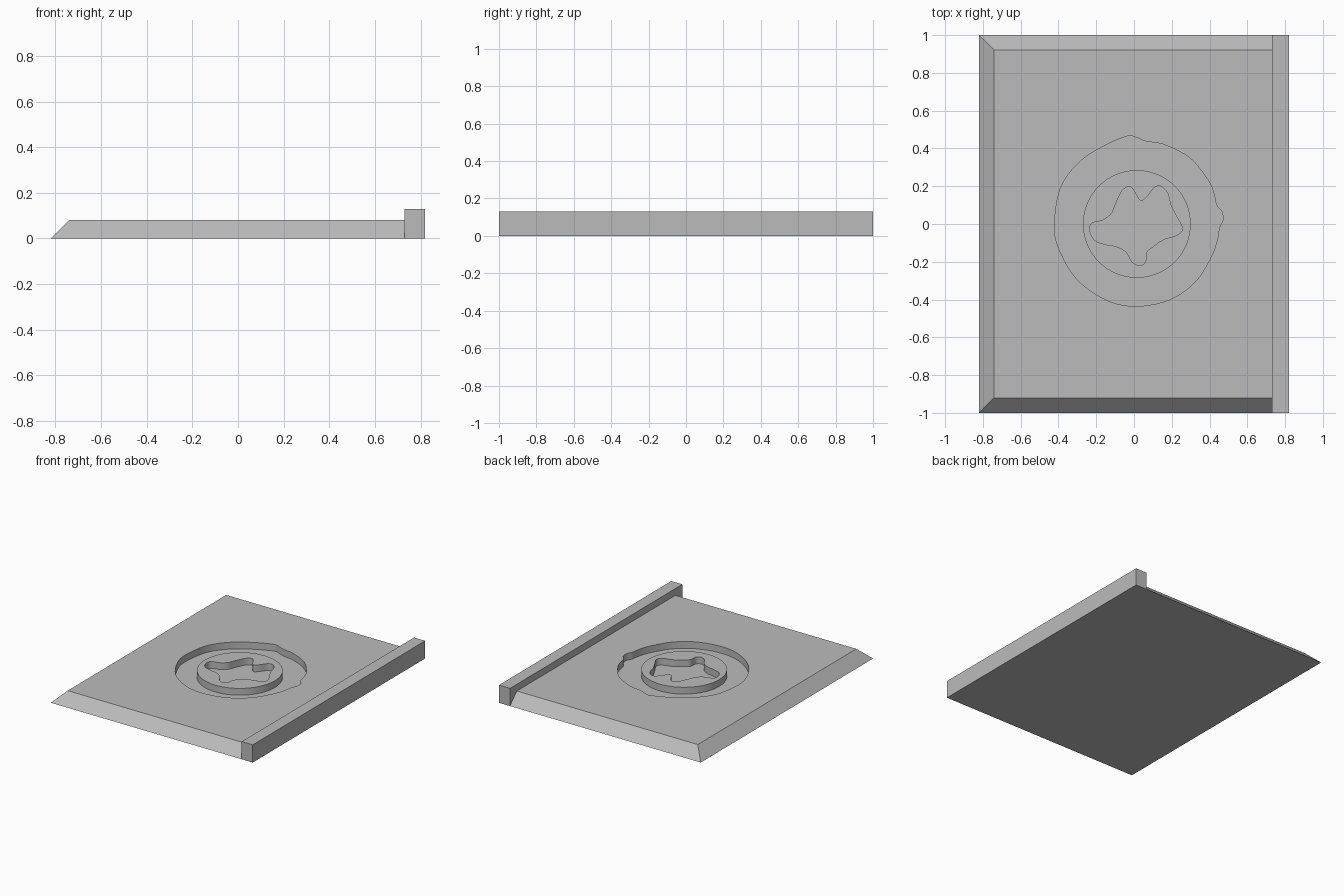
import bpy
import bmesh
import math
from mathutils import Vector

cube = bpy.data.objects.get("Cube")
if cube:
    bpy.data.objects.remove(cube, do_unlink=True)

TOP, FLOOR = 0.08, 0.03

grey = bpy.data.materials.new("plain grey")
grey.use_nodes = True
colour = (0.5, 0.5, 0.5, 1)
grey.diffuse_color = colour
grey.node_tree.nodes["Principled BSDF"].inputs["Base Color"].default_value = colour


def prism(name, base, top, z0, z1):
    """Solid between two outlines with equal point counts."""
    bm = bmesh.new()
    low = [bm.verts.new((x, y, z0)) for x, y in base]
    high = [bm.verts.new((x, y, z1)) for x, y in top]
    bm.faces.new(low[::-1])
    bm.faces.new(high)
    for i in range(len(low)):
        j = (i + 1) % len(low)
        bm.faces.new((low[i], low[j], high[j], high[i]))
    bmesh.ops.recalc_face_normals(bm, faces=bm.faces)
    mesh = bpy.data.meshes.new(name)
    bm.to_mesh(mesh)
    bm.free()
    mesh.materials.append(grey)
    obj = bpy.data.objects.new(name, mesh)
    bpy.context.collection.objects.link(obj)
    return obj


def rounded(points, steps=5):
    """Smooth closed outline through the given points."""
    pts = [Vector(p) for p in points]
    n = len(pts)
    outline = []
    for i in range(n):
        a, b, c, d = (pts[(i + k) % n] for k in (-1, 0, 1, 2))
        for s in range(steps):
            t = s / steps
            outline.append(b + (c - a) * t / 2
                           + (a - b * 2.5 + c * 2 - d / 2) * t ** 2
                           + (b * 3 - a - c * 3 + d) * t ** 3 / 2)
    return outline


def cut(target, cutter):
    """Subtract the cutter from the target and discard it."""
    mod = target.modifiers.new("cut", 'BOOLEAN')
    mod.operation = 'DIFFERENCE'
    mod.solver = 'EXACT'
    mod.object = cutter
    cutter.hide_render = True
    bpy.ops.object.select_all(action='DESELECT')
    bpy.context.view_layer.objects.active = target
    target.select_set(True)
    bpy.ops.object.modifier_apply(modifier=mod.name)
    bpy.data.objects.remove(cutter, do_unlink=True)


# Slab with three sloping edges, and the upright rail along the left side
slab = prism("base_slab",
             [(-0.82, -1), (0.73, -1), (0.73, 1), (-0.82, 1)],
             [(-0.74, -0.92), (0.73, -0.92), (0.73, 0.92), (-0.74, 0.92)], 0, TOP)
rail_outline = [(0.73, -1), (0.82, -1), (0.82, 1), (0.73, 1)]
rail = prism("side_rail", rail_outline, rail_outline, 0, 0.13)

# Irregular ring groove around a round island
groove_outline = rounded([
    (-0.02, 0.467), (0.02, 0.455), (0.065, 0.437), (0.16, 0.42), (0.295, 0.35),
    (0.39, 0.235), (0.42, 0.17), (0.437, 0.1), (0.465, 0.065), (0.47, 0.02),
    (0.452, -0.02), (0.44, -0.085), (0.41, -0.17), (0.325, -0.305), (0.19, -0.4),
    (0.015, -0.435), (-0.14, -0.405), (-0.3, -0.295), (-0.4, -0.125), (-0.42, 0.01),
    (-0.385, 0.2), (-0.28, 0.335), (-0.155, 0.415), (-0.065, 0.455)])
groove = prism("groove_cutter", groove_outline, groove_outline, FLOOR, 0.2)
circle = [(0.015 + 0.285 * math.cos(a), 0.285 * math.sin(a))
          for a in (math.tau * i / 96 for i in range(96))]
cut(groove, prism("island", circle, circle, -0.1, 0.3))
cut(slab, groove)

# Wavy star-shaped pocket in the island
star_outline = rounded([
    (-0.02, 0.198), (0.003, 0.17), (0.035, 0.123), (0.07, 0.145), (0.105, 0.19),
    (0.14, 0.2), (0.177, 0.165), (0.195, 0.1), (0.225, 0.04), (0.257, -0.025),
    (0.225, -0.06), (0.16, -0.08), (0.1, -0.12), (0.067, -0.15), (0.06, -0.2),
    (0.03, -0.22), (-0.01, -0.2), (-0.04, -0.15), (-0.09, -0.12), (-0.155, -0.107),
    (-0.21, -0.085), (-0.235, -0.03), (-0.22, 0.005), (-0.165, 0.02), (-0.12, 0.055),
    (-0.1, 0.1), (-0.07, 0.165), (-0.045, 0.192)])
cut(slab, prism("star_cutter", star_outline, star_outline, FLOOR, 0.2))

# Smooth the curved walls and keep the rims sharp
slab.select_set(True)
bpy.ops.object.shade_smooth_by_angle(angle=math.radians(30))
